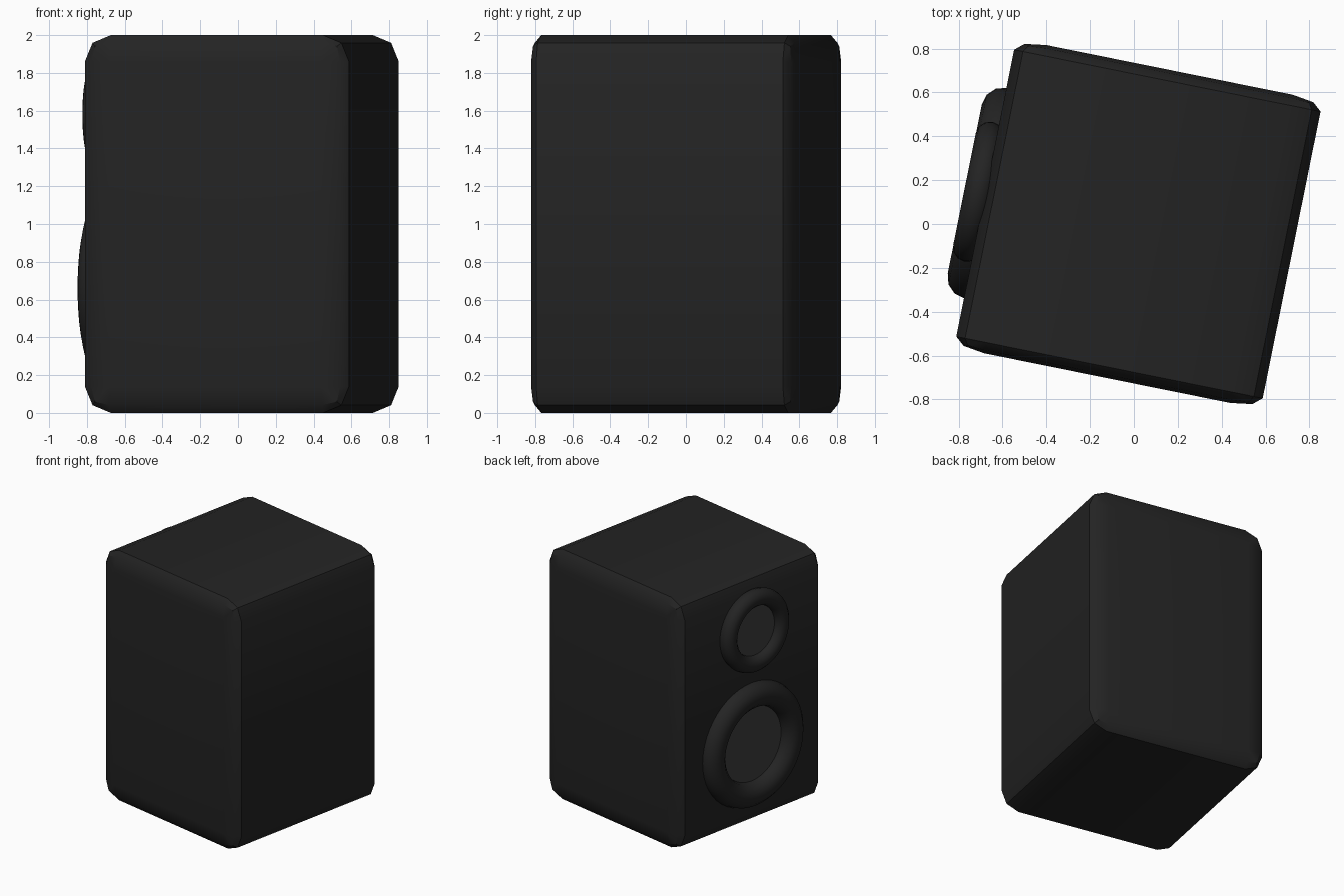
import bpy, bmesh, math
from mathutils import Matrix

if "Cube" in bpy.data.objects:
    bpy.data.objects.remove(bpy.data.objects["Cube"])

# the whole speaker is turned about z, cabinet centre slightly right of origin
PLACE = Matrix.Translation((0.02, 0, 0)) @ Matrix.Rotation(math.radians(-11.4), 4, 'Z')
FACE_OUT = Matrix.Rotation(math.radians(90), 4, 'Y')


def material(name, v):
    m = bpy.data.materials.new(name)
    m.diffuse_color = (v, v, v, 1)
    m.use_nodes = True
    m.node_tree.nodes["Principled BSDF"].inputs["Base Color"].default_value = m.diffuse_color
    return m


body_mat = material("black_shell", 0.017)
cone_mat = material("grey_cone", 0.05)


def finish(obj, mat):
    obj.data.materials.append(mat)
    bpy.ops.object.select_all(action='DESELECT')
    obj.select_set(True)
    bpy.context.view_layer.objects.active = obj
    bpy.ops.object.shade_smooth_by_angle(angle=math.radians(35))


# cabinet: bevelled cube, with a different edge radius on each axis
bm = bmesh.new()
bmesh.ops.create_cube(bm, size=2)
OFFSET = 0.2
bmesh.ops.bevel(bm, geom=bm.edges[:], offset=OFFSET, segments=2, profile=0.5, affect='EDGES')
half, radius = (0.713, 0.717, 1.0), (0.14, 0.05, 0.14)
for v in bm.verts:
    for i in range(3):
        t = (1 - abs(v.co[i])) / OFFSET
        # shrink the rounded zone to this axis' radius
        v.co[i] = math.copysign(half[i] - radius[i] * t, v.co[i]) if t <= 1.001 else v.co[i]
bm.transform(PLACE @ Matrix.Translation((0, 0, 1)))
mesh = bpy.data.meshes.new("cabinet")
bm.to_mesh(mesh)
bm.free()
cabinet = bpy.data.objects.new("cabinet", mesh)
bpy.context.collection.objects.link(cabinet)
finish(cabinet, body_mat)


# drivers: ring plus flat cone on the cabinet's left face
def driver(name, z, outer, x):
    major, minor = outer * 0.8, outer * 0.2
    bpy.ops.mesh.primitive_torus_add(major_radius=major, minor_radius=minor,
                                     major_segments=48, minor_segments=12)
    ring = bpy.context.object
    ring.name = name + "_ring"
    ring.data.transform(PLACE @ Matrix.Translation((x, 0, z)) @ FACE_OUT)
    finish(ring, body_mat)
    depth = 0.08
    bpy.ops.mesh.primitive_cylinder_add(vertices=48, radius=major - minor * 0.95, depth=depth)
    cone = bpy.context.object
    cone.name = name + "_cone"
    cone.data.transform(PLACE @ Matrix.Translation((x + depth / 2 - 0.004, 0, z)) @ FACE_OUT)
    finish(cone, cone_mat)


driver("woofer", 0.66, 0.49, -0.71)
driver("tweeter", 1.58, 0.325, -0.744)
